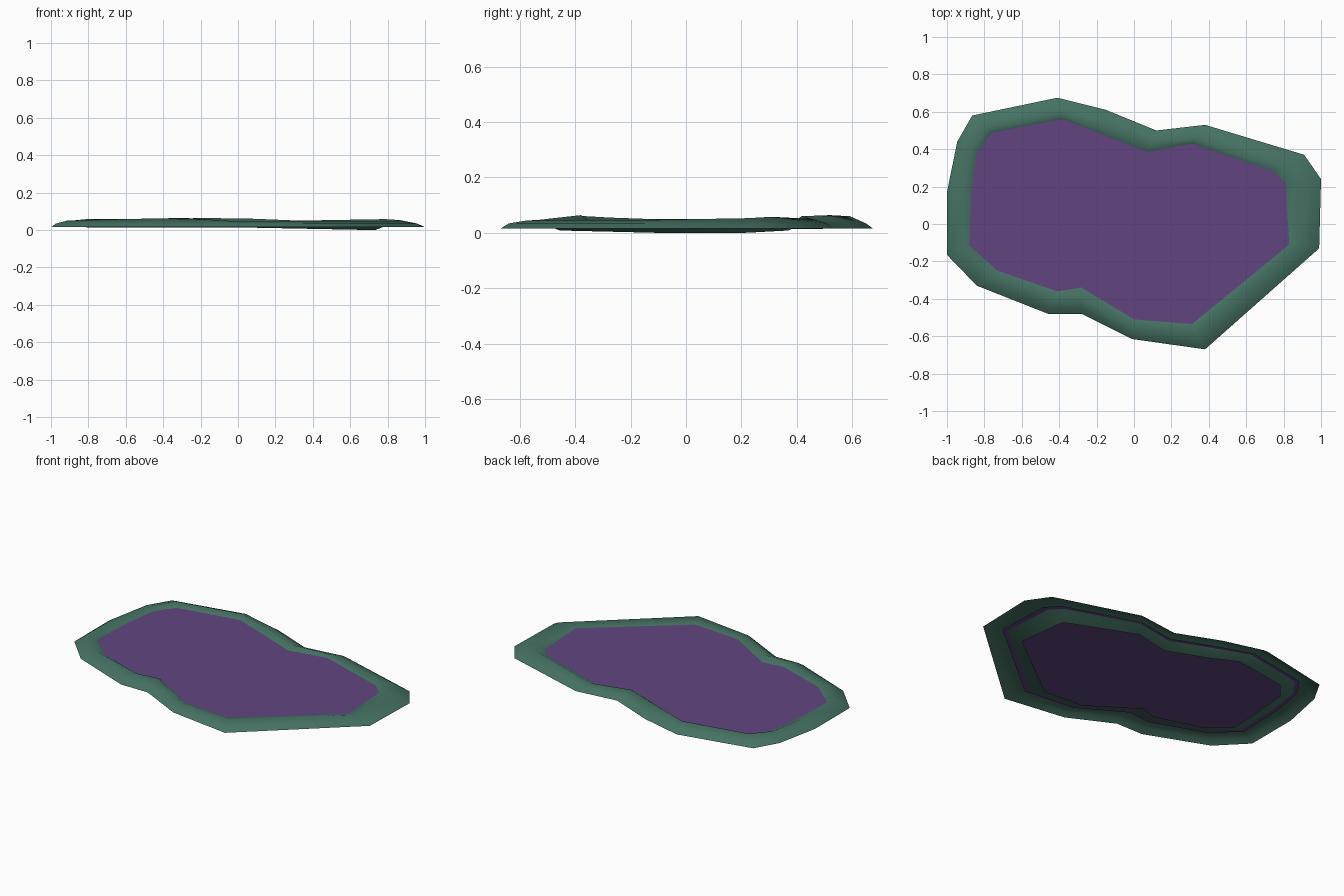
import bpy
import bmesh

if "Cube" in bpy.data.objects:
    bpy.data.objects.remove(bpy.data.objects["Cube"])

# bank edge x, y | waterline x, y | crest height (listed clockwise from the left)
SHORE = [
    (-1.00, 0.17, -0.87, 0.17, 0.050), (-0.945, 0.44, -0.84, 0.38, 0.052),
    (-0.865, 0.58, -0.76, 0.49, 0.060), (-0.41, 0.675, -0.38, 0.56, 0.060),
    (-0.15, 0.61, -0.18, 0.485, 0.064), (0.12, 0.50, 0.07, 0.385, 0.060),
    (0.38, 0.53, 0.31, 0.43, 0.050), (0.91, 0.37, 0.74, 0.285, 0.058),
    (1.00, 0.24, 0.81, 0.22, 0.053), (0.99, -0.13, 0.83, -0.11, 0.047),
    (0.38, -0.67, 0.31, -0.535, 0.045), (-0.01, -0.615, 0.00, -0.51, 0.046),
    (-0.28, -0.48, -0.28, -0.34, 0.064), (-0.46, -0.48, -0.41, -0.36, 0.062),
    (-0.84, -0.33, -0.73, -0.25, 0.055), (-1.00, -0.165, -0.88, -0.115, 0.050),
]
WATER_Z = 0.037


def material(name, rgb):
    m = bpy.data.materials.new(name)
    m.diffuse_color = (*rgb, 1)
    m.use_nodes = True
    m.node_tree.nodes["Principled BSDF"].inputs["Base Color"].default_value = m.diffuse_color
    return m


def ring(bm, t, height):
    """Loop at fraction t from bank edge (0) to waterline (1) and beyond."""
    verts = []
    for ox, oy, ix, iy, crest in SHORE:
        x, y = ox + t * (ix - ox), oy + t * (iy - oy)
        verts.append(bm.verts.new((x, y, height(x, y, crest))))
    return verts


def finish(bm, name, mat, smooth):
    me = bpy.data.meshes.new(name)
    bm.to_mesh(me)
    bm.free()
    me.materials.append(mat)
    for p in me.polygons:
        p.use_smooth = smooth
    ob = bpy.data.objects.new(name, me)
    bpy.context.collection.objects.link(ob)
    return ob


def bed_height(x, y, crest):
    # submerged lip dips lowest at the right
    return 0.014 - 0.014 * max(0.0, min(1.0, x / 0.7))


# Grassy bank: rises from the ground, rolls over a crest and dips under water
bm = bmesh.new()
loops = [
    ring(bm, 0.0, lambda x, y, c: 0.015),
    ring(bm, 0.22, lambda x, y, c: 0.034),
    ring(bm, 0.72, lambda x, y, c: c),
    ring(bm, 1.0, lambda x, y, c: WATER_Z),
    ring(bm, 1.6, bed_height),
]
n = len(SHORE)
for a, b in zip(loops, loops[1:]):
    for i in range(n):
        j = (i + 1) % n
        bm.faces.new((a[i], b[i], b[j], a[j]))
finish(bm, "pond_bank", material("moss green", (0.06, 0.17, 0.125)), True)

# Water sheet: its edge is tucked under the crest of the bank
bm = bmesh.new()
edge = ring(bm, 0.8, lambda x, y, c: WATER_Z)
bm.faces.new(list(reversed(edge)))
finish(bm, "pond_water", material("murky purple", (0.12, 0.06, 0.215)), False)
